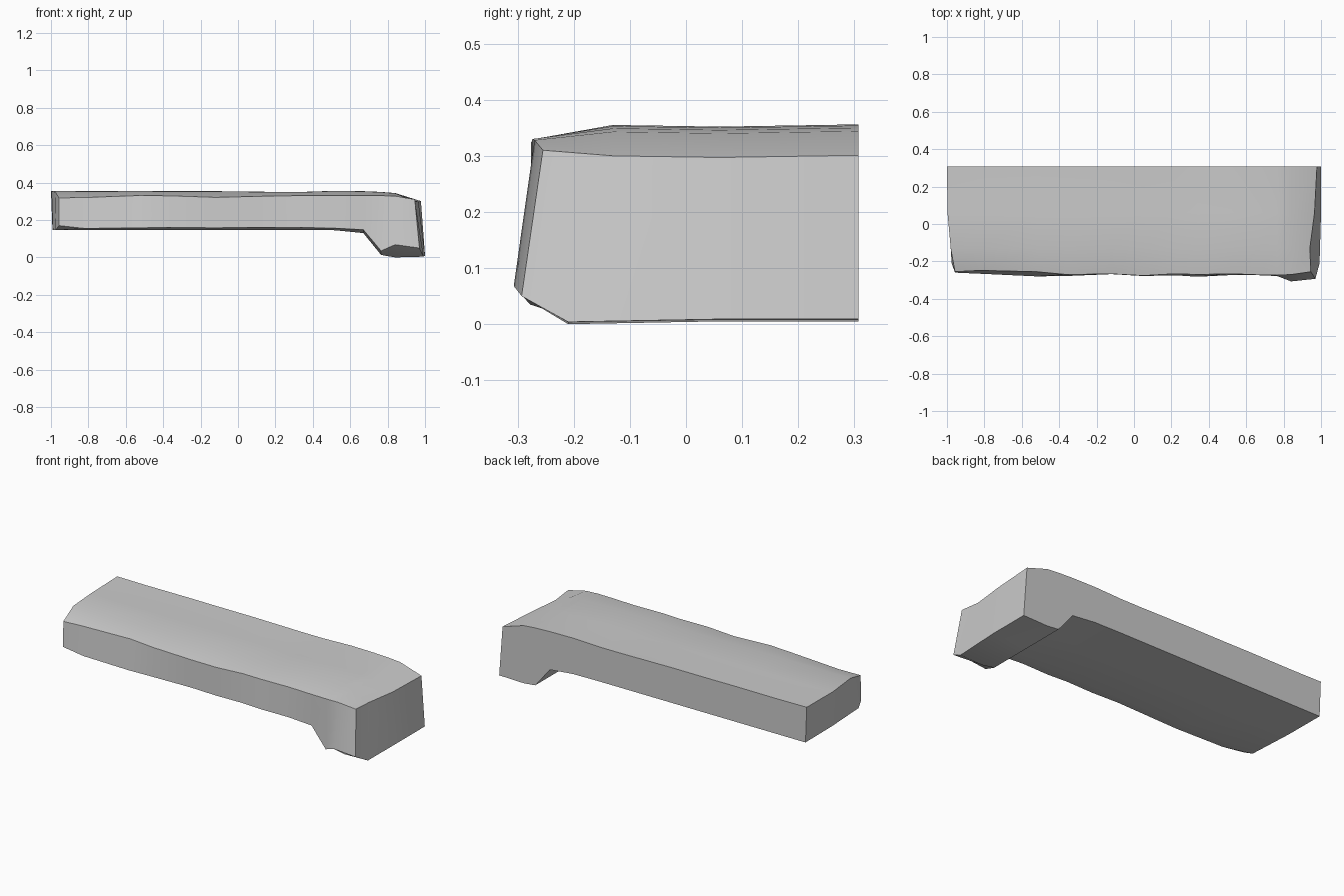
import bpy, bmesh

# Stations along the ledge:
# x, top z, front-top z, front-top y, front-bottom y, front-bottom z, underside z
STATIONS = [
    (-1.00, .355, .318, -.255, -.260, .170, .147),
    (-0.82, .353, .320, -.248, -.266, .155, .147),
    (-0.52, .354, .331, -.255, -.280, .158, .147),
    (-0.36, .353, .329, -.270, -.278, .160, .147),
    (-0.12, .353, .321, -.267, -.268, .158, .147),
    ( 0.05, .351, .325, -.276, -.278, .160, .147),
    ( 0.22, .349, .329, -.266, -.274, .160, .147),
    ( 0.34, .349, .330, -.270, -.282, .160, .147),
    ( 0.52, .355, .330, -.266, -.273, .156, .145),
    ( 0.67, .353, .330, -.272, -.274, .148, .130),
    ( 0.765, .349, .330, -.274, -.278, .035, .013),
    ( 0.84, .343, .328, -.270, -.307, .068, .005),
    ( 1.00, .300, .310, -.255, -.293, .050, .009),
]
BACK = .307
# Skew of the end faces, ring order: top front..back, bottom back..front
LEFT_SKEW = [.043, .020, .003, 0, .008, .010, .025, .043]
RIGHT_SKEW = [-.055, -.060, -.035, -.022, 0, 0, -.008, -.030]


def ring(i):
    x, zt, zft, yt, yb, zfb, zb = STATIONS[i]
    yz = [(yt, zft), (-.13, zt), (.06, zt - .003), (BACK, zt + .001),
          (BACK, zb), (.06, zb), (-.21, zb - (.005 if x > .8 else 0)), (yb, zfb)]
    skew = LEFT_SKEW if i == 0 else RIGHT_SKEW if i == len(STATIONS) - 1 else [0] * 8
    return [(x + s, y, z) for s, (y, z) in zip(skew, yz)]


# Stone ledge with a drooping foot at the right end
bm = bmesh.new()
rings = [[bm.verts.new(p) for p in ring(i)] for i in range(len(STATIONS))]
for a, b in zip(rings, rings[1:]):
    for k in range(8):
        n = (k + 1) % 8
        bm.faces.new((a[k], a[n], b[n], b[k]))
# End caps as strips
for r in (rings[0], rings[-1]):
    for k in range(3):
        bm.faces.new((r[k], r[k + 1], r[6 - k], r[7 - k]))
bmesh.ops.recalc_face_normals(bm, faces=bm.faces)

mesh = bpy.data.meshes.new("stone_ledge")
bm.to_mesh(mesh)
bm.free()
ledge = bpy.data.objects.new("stone_ledge", mesh)
bpy.context.collection.objects.link(ledge)
bpy.context.view_layer.objects.active = ledge
ledge.select_set(True)
bpy.ops.object.shade_smooth_by_angle(angle=0.6)
